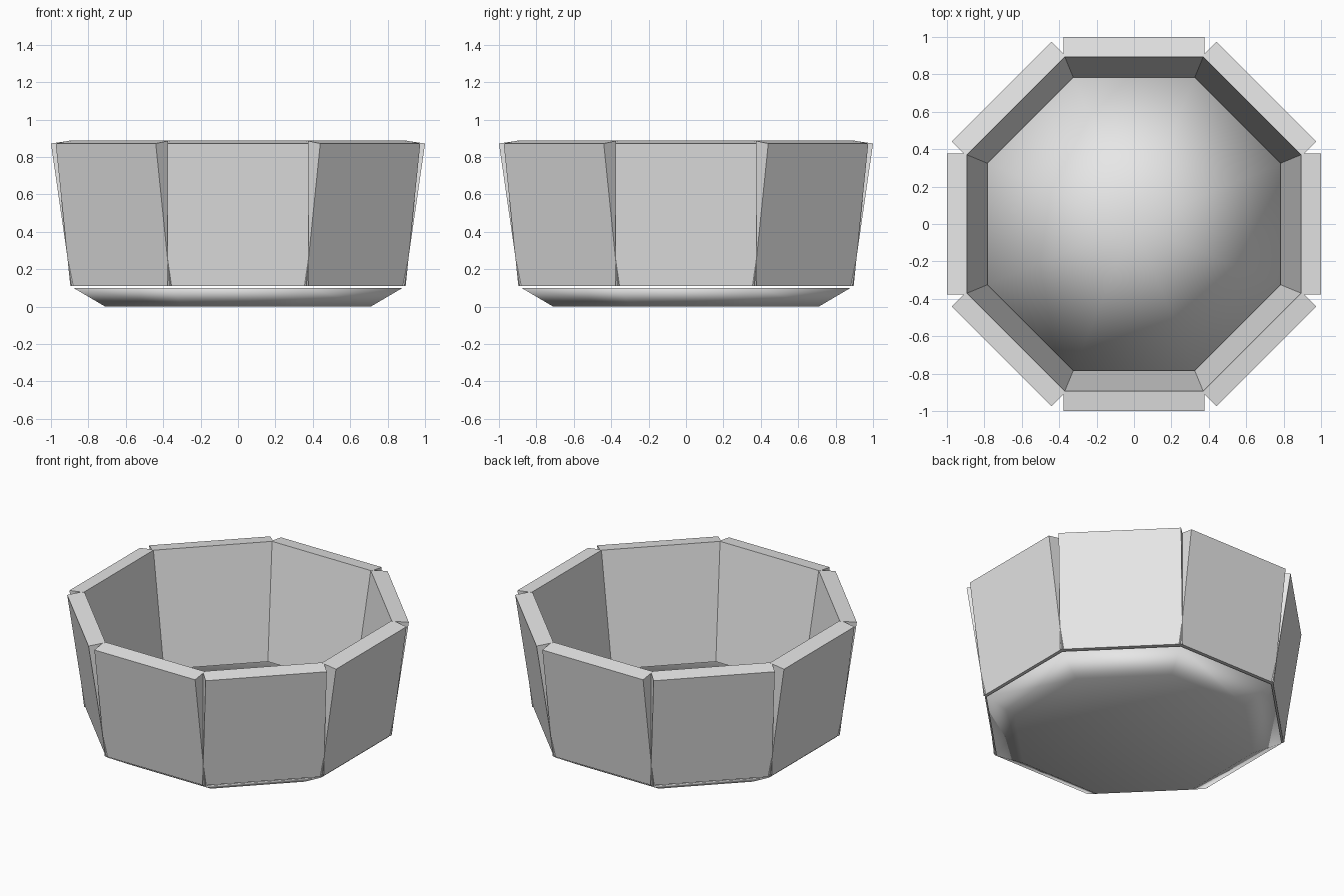
import bpy
import bmesh
from math import atan2, cos, hypot, pi
from mathutils import Matrix

cube = bpy.data.objects.get("Cube")
if cube:
    bpy.data.objects.remove(cube, do_unlink=True)

grey = bpy.data.materials.new("plain_grey")
grey.use_nodes = True
grey.diffuse_color = (0.8, 0.8, 0.8, 1)
grey.node_tree.nodes["Principled BSDF"].inputs["Base Color"].default_value = (0.8, 0.8, 0.8, 1)

SIDES = 8
BASE_TOP = 0.1
WALL_BOTTOM = 0.11      # height of the outer lower edge
WALL_TOP = 0.872        # height of the outer upper edge
R_BOTTOM, R_TOP = 0.89, 1.0
WIDTH, THICK = 0.756, 0.107


def add_object(name, bm, smooth=False):
    mesh = bpy.data.meshes.new(name)
    bm.to_mesh(mesh)
    bm.free()
    mesh.materials.append(grey)
    for poly in mesh.polygons:
        poly.use_smooth = smooth
    obj = bpy.data.objects.new(name, mesh)
    bpy.context.collection.objects.link(obj)
    return obj


# Base: shallow tapered octagonal dish, closed and softly shaded
bm = bmesh.new()
corner = 1 / cos(pi / SIDES)
bmesh.ops.create_cone(
    bm, cap_ends=True, cap_tris=True, segments=SIDES,
    radius1=0.71 * corner, radius2=0.88 * corner, depth=BASE_TOP,
    matrix=Matrix.Translation((0, 0, BASE_TOP / 2)) @ Matrix.Rotation(pi / SIDES, 4, "Z"))
add_object("base", bm, smooth=True)

# Walls: eight straight slabs leaning outward, overlapping at their lower corners
lean = atan2(R_TOP - R_BOTTOM, WALL_TOP - WALL_BOTTOM)
height = hypot(R_TOP - R_BOTTOM, WALL_TOP - WALL_BOTTOM)
for i in range(SIDES):
    bm = bmesh.new()
    place = (Matrix.Rotation(i * 2 * pi / SIDES, 4, "Z")
             @ Matrix.Translation((R_BOTTOM, 0, WALL_BOTTOM))
             @ Matrix.Rotation(lean, 4, "Y")
             @ Matrix.Translation((-THICK / 2, 0, height / 2))
             @ Matrix.Diagonal((THICK, WIDTH, height, 1)))
    bmesh.ops.create_cube(bm, size=1, matrix=place)
    add_object(f"wall_slab_{i + 1}", bm)
